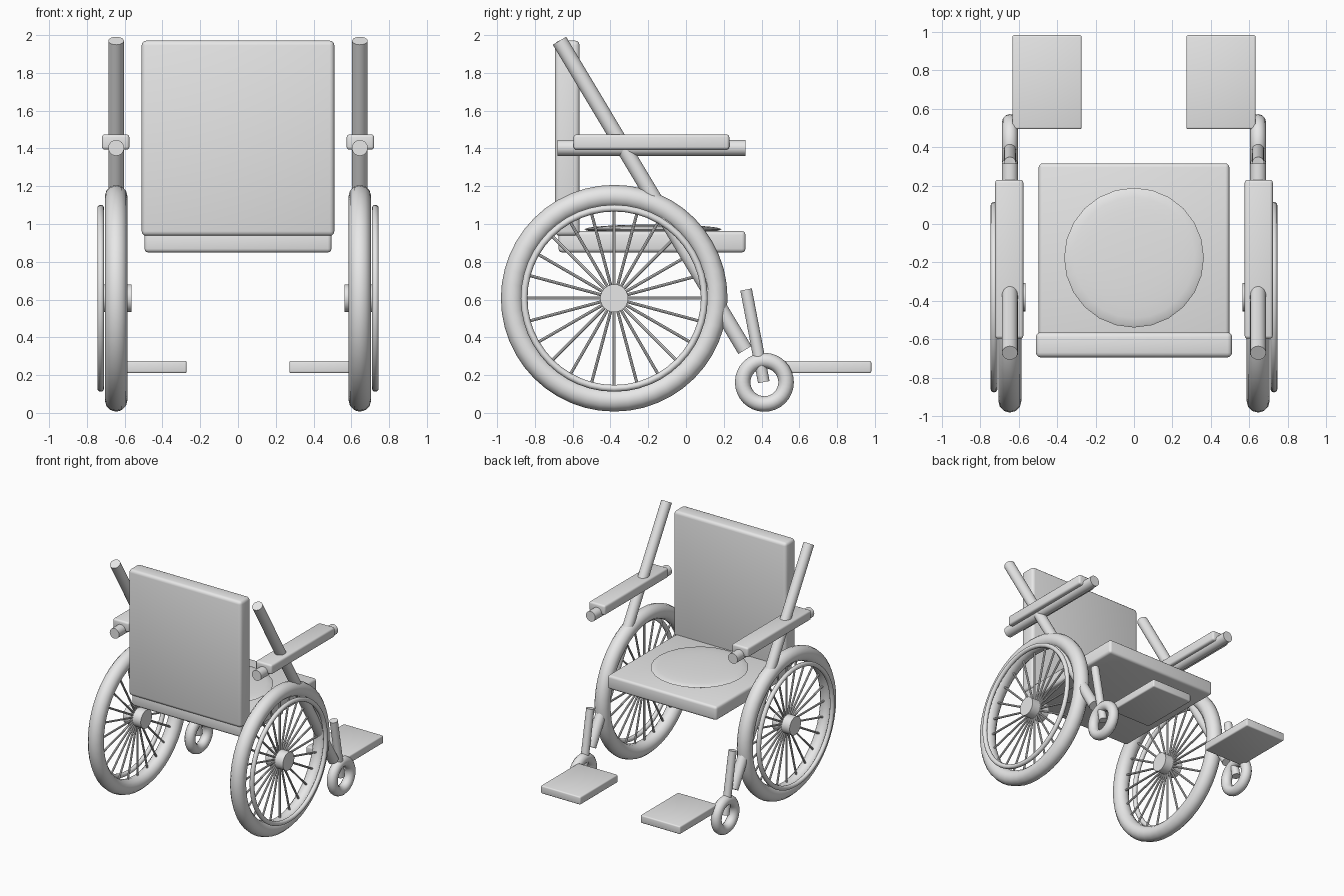
import bpy, bmesh, math
from mathutils import Matrix, Vector

cube = bpy.data.objects.get("Cube")
if cube:
    bpy.data.objects.remove(cube, do_unlink=True)

# Single plain grey finish
GREY = (0.8, 0.8, 0.8, 1)
grey = bpy.data.materials.new("plain grey")
grey.use_nodes = True
grey.diffuse_color = GREY
grey.node_tree.nodes["Principled BSDF"].inputs["Base Color"].default_value = GREY


def finish(obj, name):
    obj.name = obj.data.name = name
    obj.data.materials.append(grey)
    bpy.ops.object.select_all(action='DESELECT')
    obj.select_set(True)
    bpy.context.view_layer.objects.active = obj
    bpy.ops.object.shade_smooth_by_angle(angle=math.radians(40))
    return obj


def from_bmesh(bm, name):
    mesh = bpy.data.meshes.new(name)
    bm.to_mesh(mesh)
    bm.free()
    obj = bpy.data.objects.new(name, mesh)
    bpy.context.collection.objects.link(obj)
    return finish(obj, name)


def box(name, center, size, bevel):
    """Rounded box."""
    bm = bmesh.new()
    bmesh.ops.create_cube(bm, size=1, matrix=Matrix.Diagonal((*size, 1)))
    bmesh.ops.bevel(bm, geom=bm.edges[:], offset=bevel, segments=3,
                    profile=0.5, affect='EDGES')
    obj = from_bmesh(bm, name)
    obj.location = center
    return obj


def add_rod(bm, start, end, radius, sides):
    start, end = Vector(start), Vector(end)
    axis = end - start
    turn = axis.to_track_quat('Z', 'Y').to_matrix().to_4x4()
    bmesh.ops.create_cone(bm, cap_ends=True, segments=sides, radius1=radius,
                          radius2=radius, depth=axis.length,
                          matrix=Matrix.Translation((start + end) / 2) @ turn)


def tube(name, start, end, radius, sides=24):
    bm = bmesh.new()
    add_rod(bm, start, end, radius, sides)
    return from_bmesh(bm, name)


def ring(name, center, major, minor, around=48, section=12):
    """Torus standing upright with its axle along x."""
    bpy.ops.mesh.primitive_torus_add(
        location=center, rotation=(0, math.pi / 2, 0), major_radius=major,
        minor_radius=minor, major_segments=around, minor_segments=section)
    return finish(bpy.context.object, name)


# Seat, round cushion and backrest
box("seat", (0, -0.18, 0.906), (0.99, 0.99, 0.113), 0.02)
box("backrest", (0, -0.628, 1.454), (1.02, 0.13, 1.034), 0.025)
bpy.ops.mesh.primitive_uv_sphere_add(segments=24, ring_count=12, radius=1,
                                     location=(0, -0.175, 0.972))
cushion = bpy.context.object
cushion.scale = (0.363, 0.363, 0.025)
bpy.ops.object.transform_apply(location=False, rotation=False, scale=True)
finish(cushion, "seat_cushion")

AXLE_Y, AXLE_Z = -0.38, 0.607
for label, side in (("left", 1), ("right", -1)):
    x = 0.645 * side

    # Large rear wheel
    axle = Vector((x, AXLE_Y, AXLE_Z))
    ring(label + "_tyre", axle, 0.54, 0.06)
    ring(label + "_hand_rim", (0.727 * side, AXLE_Y, AXLE_Z), 0.477, 0.018)
    tube(label + "_hub", axle - Vector((0.08, 0, 0)),
         axle + Vector((0.08, 0, 0)), 0.074)
    bm = bmesh.new()
    for i in range(12):
        a = math.pi * i / 12
        reach = Vector((0, math.cos(a), math.sin(a))) * 0.49
        add_rod(bm, axle - reach, axle + reach, 0.008, 8)
    from_bmesh(bm, label + "_spokes")

    # Diagonal frame tube, ending in the push handle
    tube(label + "_frame_tube", (x, -0.67, 1.97), (x, 0.312, 0.333), 0.041)

    # Armrest
    tube(label + "_arm_tube", (x, -0.68, 1.403), (x, 0.315, 1.403), 0.042)
    box(label + "_arm_pad", (0.648 * side, -0.183, 1.434),
        (0.146, 0.825, 0.08), 0.015)

    # Caster and footrest
    tube(label + "_caster_stem", (x, 0.318, 0.653), (x, 0.412, 0.163), 0.031)
    ring(label + "_caster", (x, 0.415, 0.162), 0.115, 0.041, 32, 12)
    box(label + "_footrest", (0.452 * side, 0.737, 0.243),
        (0.36, 0.488, 0.065), 0.01)
